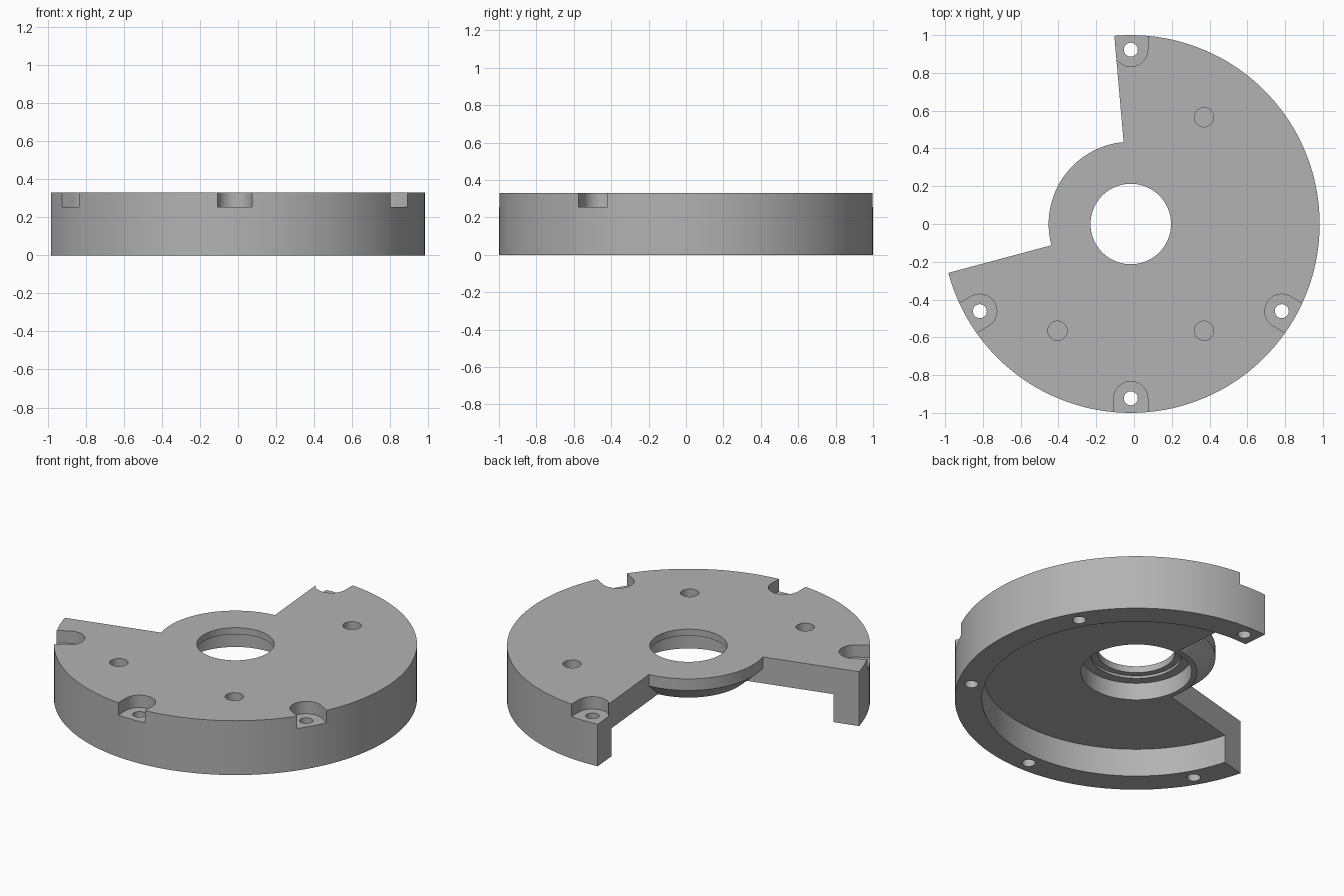
import bpy, bmesh
from math import radians, cos, sin, pi

if "Cube" in bpy.data.objects:
    bpy.data.objects.remove(bpy.data.objects["Cube"])

CX = -0.017      # disc axis
TOP = 0.33

grey = bpy.data.materials.new("machined grey")
grey.use_nodes = True
COLOR = (0.45, 0.45, 0.45, 1)
grey.diffuse_color = COLOR
grey.node_tree.nodes["Principled BSDF"].inputs["Base Color"].default_value = COLOR


def finish(name, bm):
    bmesh.ops.recalc_face_normals(bm, faces=bm.faces)
    mesh = bpy.data.meshes.new(name)
    bm.to_mesh(mesh)
    bm.free()
    mesh.materials.append(grey)
    obj = bpy.data.objects.new(name, mesh)
    bpy.context.collection.objects.link(obj)
    return obj


def lathe(name, profile, start=0, sweep=360, steps=144):
    """Turn a closed (radius, z) profile about the disc axis."""
    bm = bmesh.new()
    full = sweep == 360
    rings = []
    for i in range(steps if full else steps + 1):
        a = radians(start + sweep * i / steps)
        rings.append([bm.verts.new((CX + r * cos(a), r * sin(a), z)) for r, z in profile])
    n = len(profile)
    for i in range(steps):
        p, q = rings[i], rings[(i + 1) % len(rings)]
        for j in range(n):
            k = (j + 1) % n
            bm.faces.new((p[j], q[j], q[k], p[k]))
    if not full:
        bm.faces.new(rings[0])
        bm.faces.new(rings[-1])
    return finish(name, bm)


def prism(name, outline, z0, z1):
    bm = bmesh.new()
    face = bm.faces.new([bm.verts.new((x, y, z0)) for x, y in outline])
    up = bmesh.ops.extrude_face_region(bm, geom=[face])["geom"]
    verts = [v for v in up if isinstance(v, bmesh.types.BMVert)]
    bmesh.ops.translate(bm, verts=verts, vec=(0, 0, z1 - z0))
    return finish(name, bm)


def circle(x, y, r, n=32):
    return [(x + r * cos(2 * pi * i / n), y + r * sin(2 * pi * i / n)) for i in range(n)]


def cut(body, cutter):
    mod = body.modifiers.new("cut", "BOOLEAN")
    mod.operation = "DIFFERENCE"
    mod.solver = "EXACT"
    mod.object = cutter
    bpy.context.view_layer.objects.active = body
    bpy.ops.object.modifier_apply(modifier=mod.name)
    bpy.data.objects.remove(cutter)


# Cover: rim wall, top plate and stepped centre bore
body = lathe("housing_cover", [
    (1.0, 0), (1.0, TOP), (0.213, TOP), (0.213, 0.29), (0.25, 0.29),
    (0.25, 0.275), (0.305, 0.275), (0.305, 0.17), (0.85, 0.17), (0.85, 0)])

# Open sector, leaving a chamfered hub
cut(body, lathe("sector_cutter", [
    (0.335, -0.1), (0.335, 0.17), (0.435, 0.26), (0.435, 0.4), (1.1, 0.4), (1.1, -0.1)],
    start=95, sweep=100, steps=80))

# Rim screw seats: U-shaped recess open to the outside, with a through hole
for deg in (90, 30, -30, -90, -150):
    a = radians(deg)
    c, s = cos(a), sin(a)
    seat = [(0.923 + 0.09 * cos(t), 0.09 * sin(t))
            for t in (pi / 2 + pi * i / 24 for i in range(25))]
    seat += [(1.1, -0.09), (1.1, 0.09)]
    outline = [(CX + x * c - y * s, x * s + y * c) for x, y in seat]
    cut(body, prism("seat_cutter", outline, 0.255, 0.4))
    cut(body, prism("screw_cutter", circle(CX + 0.923 * c, 0.923 * s, 0.037), -0.1, 0.3))

# Blind holes in the top plate
for x, y in ((0.388, 0.565), (0.388, -0.565), (-0.388, -0.565)):
    cut(body, prism("blind_cutter", circle(CX + x, y, 0.051), TOP - 0.1, 0.4))

bpy.ops.object.select_all(action="DESELECT")
body.select_set(True)
bpy.context.view_layer.objects.active = body
bpy.ops.object.shade_smooth_by_angle(angle=radians(30))
